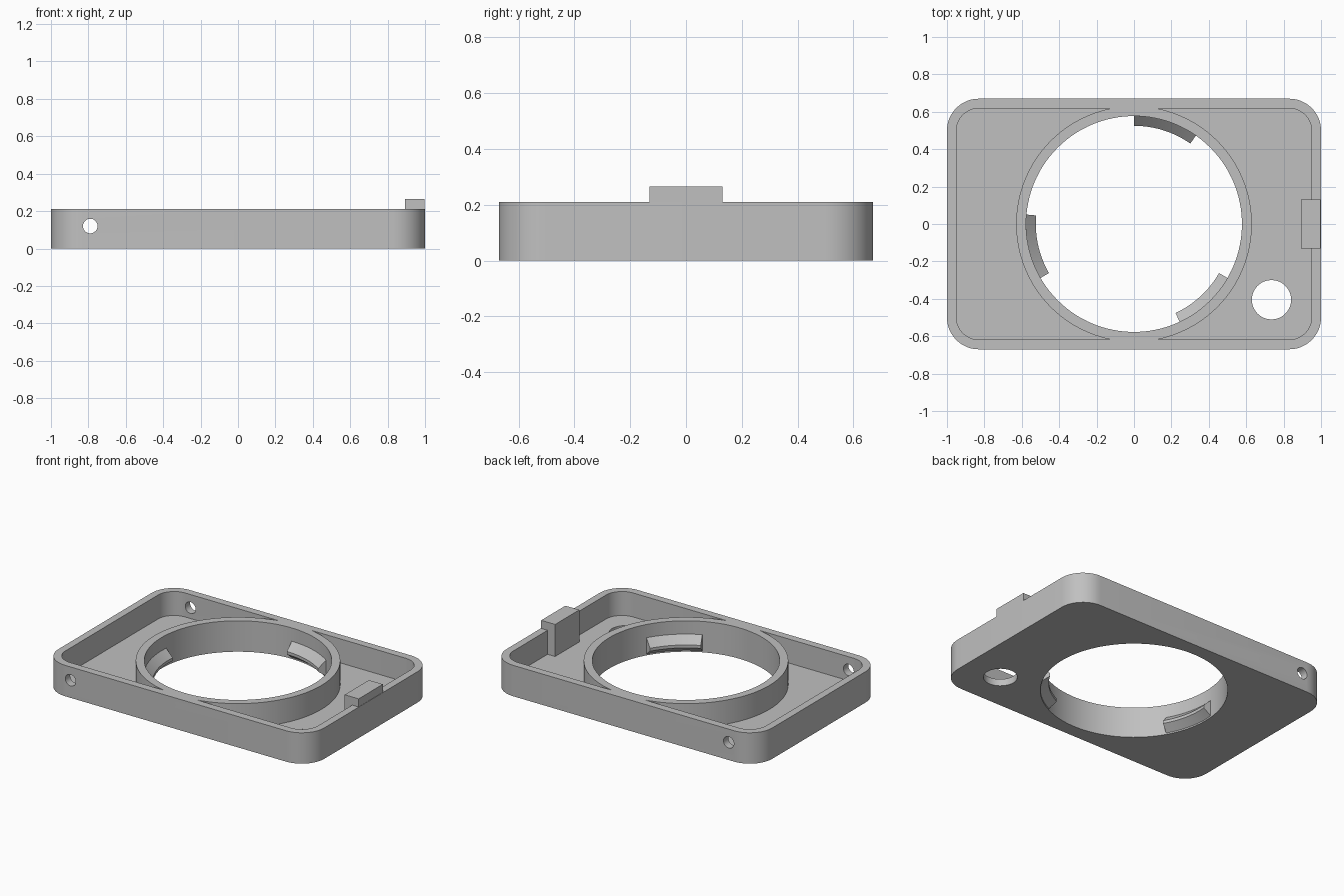
import bpy, bmesh
from math import sin, cos, pi, radians
from mathutils import Matrix

if "Cube" in bpy.data.objects:
    bpy.data.objects.remove(bpy.data.objects["Cube"], do_unlink=True)

H, FLOOR = 0.21, 0.047
BORE, RING = 0.577, 0.63

grey = bpy.data.materials.new("matte grey")
grey.use_nodes = True
colour = (0.53, 0.53, 0.53, 1)
grey.diffuse_color = colour
grey.node_tree.nodes["Principled BSDF"].inputs["Base Color"].default_value = colour


def finish(name, bm):
    bmesh.ops.recalc_face_normals(bm, faces=bm.faces)
    mesh = bpy.data.meshes.new(name)
    bm.to_mesh(mesh)
    bm.free()
    mesh.materials.append(grey)
    ob = bpy.data.objects.new(name, mesh)
    bpy.context.collection.objects.link(ob)
    return ob


def prism(name, outline, z0, z1):
    """Extrude a closed xy outline from z0 to z1."""
    bm = bmesh.new()
    face = bm.faces.new([bm.verts.new((x, y, z0)) for x, y in outline])
    top = bmesh.ops.extrude_face_region(bm, geom=[face])["geom"]
    bmesh.ops.translate(bm, vec=(0, 0, z1 - z0),
                        verts=[v for v in top if isinstance(v, bmesh.types.BMVert)])
    return finish(name, bm)


def rounded_rect(hx, hy, r, n=12):
    pts = []
    for q, (sx, sy) in enumerate([(1, 1), (-1, 1), (-1, -1), (1, -1)]):
        for i in range(n + 1):
            a = (q + i / n) * pi / 2
            pts.append((sx * (hx - r) + r * cos(a), sy * (hy - r) + r * sin(a)))
    return pts


def circle(r, n, cx=0, cy=0):
    return [(cx + r * cos(2 * pi * i / n), cy + r * sin(2 * pi * i / n)) for i in range(n)]


def combine(target, other, operation):
    """Boolean another solid into the target and discard it."""
    mod = target.modifiers.new("combine", "BOOLEAN")
    mod.operation, mod.object, mod.solver = operation, other, "EXACT"
    bpy.context.view_layer.objects.active = target
    bpy.ops.object.modifier_apply(modifier=mod.name)
    bpy.data.objects.remove(other, do_unlink=True)


def smooth(ob):
    bpy.ops.object.select_all(action="DESELECT")
    ob.select_set(True)
    bpy.context.view_layer.objects.active = ob
    bpy.ops.object.shade_smooth_by_angle(angle=radians(30))


# Tray: rounded shell with a pocket that leaves the central ring standing
tray = prism("tray", rounded_rect(1, 0.67, 0.17), 0, H)
pocket = prism("pocket_cutter", rounded_rect(0.95, 0.618, 0.12), FLOOR, H + 0.2)
combine(pocket, prism("ring_core", circle(RING, 128), -0.1, H + 0.4), "DIFFERENCE")
combine(tray, pocket, "DIFFERENCE")

# Main bore and round floor opening
combine(tray, prism("bore_cutter", circle(BORE, 128), -0.1, H + 0.1), "DIFFERENCE")
combine(tray, prism("floor_hole_cutter", circle(0.105, 48, 0.735, -0.405), -0.1, H + 0.1),
        "DIFFERENCE")

# Screw hole through the front and back walls
screw = prism("screw_cutter", circle(0.039, 32), -1, 1)
screw.data.transform(Matrix.Translation((-0.79, 0, 0.12)) @ Matrix.Rotation(pi / 2, 4, "X"))
combine(tray, screw, "DIFFERENCE")

# Raised block on the left wall
block = prism("latch_block", [(0.893, -0.13), (0.998, -0.13), (0.998, 0.13), (0.893, 0.13)],
              FLOOR - 0.02, 0.265)
combine(tray, block, "UNION")
smooth(tray)

# Three bayonet clips: a bevelled section swept along the bore
SECTION = [(BORE + 0.02, 0.01), (BORE, 0.01), (0.525, 0.05),
           (0.525, 0.07), (BORE, 0.12), (BORE + 0.02, 0.12)]
for k, start in enumerate((55, 175, 295)):
    bm = bmesh.new()
    rows = []
    for i in range(17):
        a = radians(start + 35 * i / 16)
        rows.append([bm.verts.new((r * cos(a), r * sin(a), z)) for r, z in SECTION])
    for a, b in zip(rows, rows[1:]):
        for j in range(len(SECTION)):
            m = (j + 1) % len(SECTION)
            bm.faces.new((a[j], a[m], b[m], b[j]))
    bm.faces.new(rows[0])
    bm.faces.new(rows[-1])
    smooth(finish(f"bayonet_clip_{k + 1}", bm))
